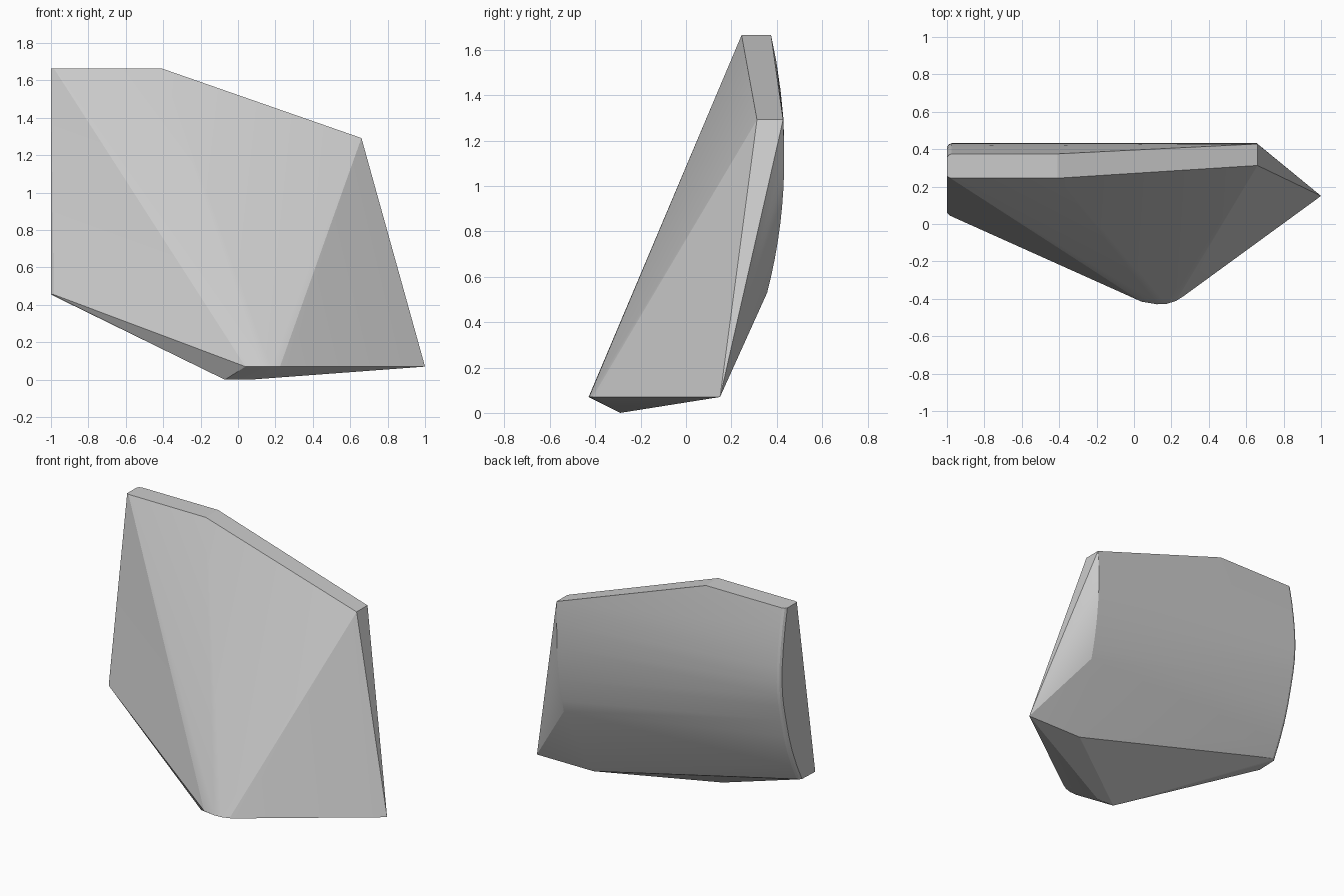
import bpy, bmesh, math

if "Cube" in bpy.data.objects:
    bpy.data.objects.remove(bpy.data.objects["Cube"])

points = []

# Flat top rim: front and rear edges
for x, y0, y1, z in [(-0.41, 0.245, 0.375, 1.665), (0.66, 0.313, 0.428, 1.292)]:
    points += [(x, y0, z), (x, y1, z)]
points += [(-0.985, 0.247, 1.665), (-1, 0.255, 1.665)]

# Rounded nose at the front bottom
for deg in range(-125, -49, 15):
    a = math.radians(deg)
    points.append((0.14 + 0.2 * math.cos(a), -0.23 + 0.2 * math.sin(a), 0.07))
points.append((0.04, -0.415, 0.07))

# Keel edge on the ground, right tip and lower back corner
points += [(-0.07, -0.29, 0), (0.06, -0.29, 0), (1, 0.15, 0.07), (0.58, 0.15, 0.07)]

# Curved back, right end: shallow arc about a distant centre
R, apex = 2.35, 1.12
for i in range(11):
    z = 0.53 + (1.292 - 0.53) * i / 10
    points.append((0.655, 0.433 - R + math.sqrt(R * R - (z - apex) ** 2), z))

# Curved back, left end, with a small rounded vertical edge
left = [(0.375, 1.665), (0.398, 1.55), (0.417, 1.42), (0.43, 1.29), (0.432, 1.19),
        (0.426, 1.1), (0.413, 1.02), (0.39, 0.92), (0.36, 0.8), (0.325, 0.69),
        (0.275, 0.57), (0.22, 0.46)]
for y, z in left:
    for dx, dy in [(0.025, 0), (0.01, 0.006), (0, 0.02)]:
        points.append((-1 + dx, y - dy, z))

# Left lower front corner
points += [(-0.985, 0.045, 0.455), (-1, 0.06, 0.455)]

# Wrap the outline in a convex shell
bm = bmesh.new()
for p in points:
    bm.verts.new(p)
res = bmesh.ops.convex_hull(bm, input=bm.verts[:])
loose = [v for v in bm.verts if not v.link_faces]
bmesh.ops.delete(bm, geom=loose, context='VERTS')
bmesh.ops.dissolve_limit(bm, angle_limit=math.radians(0.5),
                         verts=bm.verts[:], edges=bm.edges[:])
bmesh.ops.recalc_face_normals(bm, faces=bm.faces[:])
mesh = bpy.data.meshes.new("faceted_shell")
bm.to_mesh(mesh)
bm.free()
shell = bpy.data.objects.new("faceted_shell", mesh)
bpy.context.collection.objects.link(shell)
bpy.context.view_layer.objects.active = shell
shell.select_set(True)
bpy.ops.object.shade_smooth_by_angle(angle=math.radians(12))
